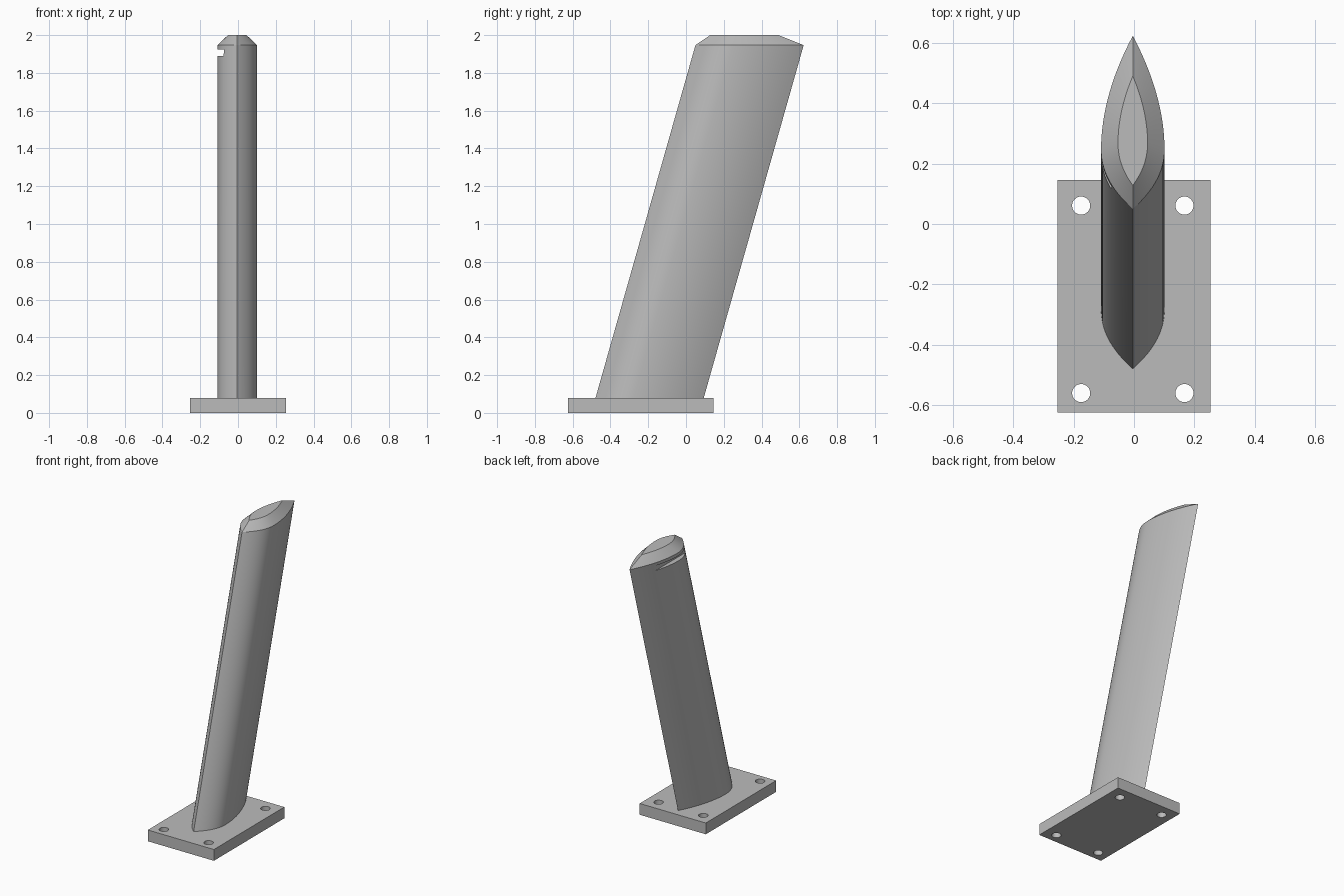
import bpy, bmesh
from mathutils import Matrix

cube = bpy.data.objects.get("Cube")
if cube:
    bpy.data.objects.remove(cube, do_unlink=True)

grey = bpy.data.materials.new("light grey")
grey.use_nodes = True
colour = (0.5, 0.5, 0.5, 1)
grey.diffuse_color = colour
grey.node_tree.nodes["Principled BSDF"].inputs["Base Color"].default_value = colour

CX = -0.004   # centre line of the post and bolt holes
STEPS = 16    # segments on each curve of the post section


def make_object(name, bm):
    bmesh.ops.recalc_face_normals(bm, faces=bm.faces)
    mesh = bpy.data.meshes.new(name)
    bm.to_mesh(mesh)
    bm.free()
    mesh.materials.append(grey)
    obj = bpy.data.objects.new(name, mesh)
    bpy.context.collection.objects.link(obj)
    return obj


def add_box(bm, x0, x1, y0, y1, z0, z1):
    centre = Matrix.Translation(((x0 + x1) / 2, (y0 + y1) / 2, (z0 + z1) / 2))
    size = Matrix.Diagonal((x1 - x0, y1 - y0, z1 - z0, 1))
    bmesh.ops.create_cube(bm, size=1, matrix=centre @ size)


def cut(obj, cutter):
    mod = obj.modifiers.new("cut", 'BOOLEAN')
    mod.operation = 'DIFFERENCE'
    mod.solver = 'EXACT'
    mod.object = cutter
    graph = bpy.context.evaluated_depsgraph_get()
    mesh = bpy.data.meshes.new_from_object(obj.evaluated_get(graph))
    obj.modifiers.clear()
    obj.data = mesh
    bpy.data.objects.remove(cutter, do_unlink=True)


def smooth(obj):
    bpy.ops.object.select_all(action='DESELECT')
    obj.select_set(True)
    bpy.context.view_layer.objects.active = obj
    bpy.ops.object.shade_smooth_by_angle(angle=0.5)


def section(front, middle, back, width, z):
    """Leaf-shaped outline, pointed at front and back."""
    half = []
    for i in range(STEPS):
        t = 1 - i / STEPS
        half.append((width * (1 - t ** 2.15), middle + (front - middle) * t))
    for i in range(STEPS + 1):
        t = i / STEPS
        half.append((width * (1 - t ** 1.9), middle + (back - middle) * t))
    other = [(-x, y) for x, y in half[-2:0:-1]]
    return [(CX + x, y, z) for x, y in half + other]


# Base plate with four bolt holes
bm = bmesh.new()
add_box(bm, -0.253, 0.253, -0.625, 0.145, 0, 0.078)
base_plate = make_object("base_plate", bm)

bm = bmesh.new()
for x in (-0.171, 0.171):
    for y in (-0.56, 0.061):
        bmesh.ops.create_cone(bm, cap_ends=True, segments=32, radius1=0.03, radius2=0.03,
                              depth=0.3, matrix=Matrix.Translation((CX + x, y, 0.04)))
cut(base_plate, make_object("bolt_hole_cutter", bm))
smooth(base_plate)

# Leaning post with a chamfered top
bm = bmesh.new()
rings = [section(-0.48, -0.28, 0.093, 0.105, 0.076),
         section(0.05, 0.25, 0.623, 0.105, 1.947),
         section(0.128, 0.27, 0.49, 0.049, 2.0)]
loops = [[bm.verts.new(p) for p in ring] for ring in rings]
n = len(loops[0])
for low, high in zip(loops, loops[1:]):
    for i in range(n):
        j = (i + 1) % n
        bm.faces.new((low[i], low[j], high[j], high[i]))
bm.faces.new(loops[0])
bm.faces.new(loops[-1])
post = make_object("post", bm)

# Narrow slot in one side below the chamfer
bm = bmesh.new()
add_box(bm, -0.3, -0.075, 0.12, 0.45, 1.89, 1.925)
cut(post, make_object("slot_cutter", bm))
smooth(post)
